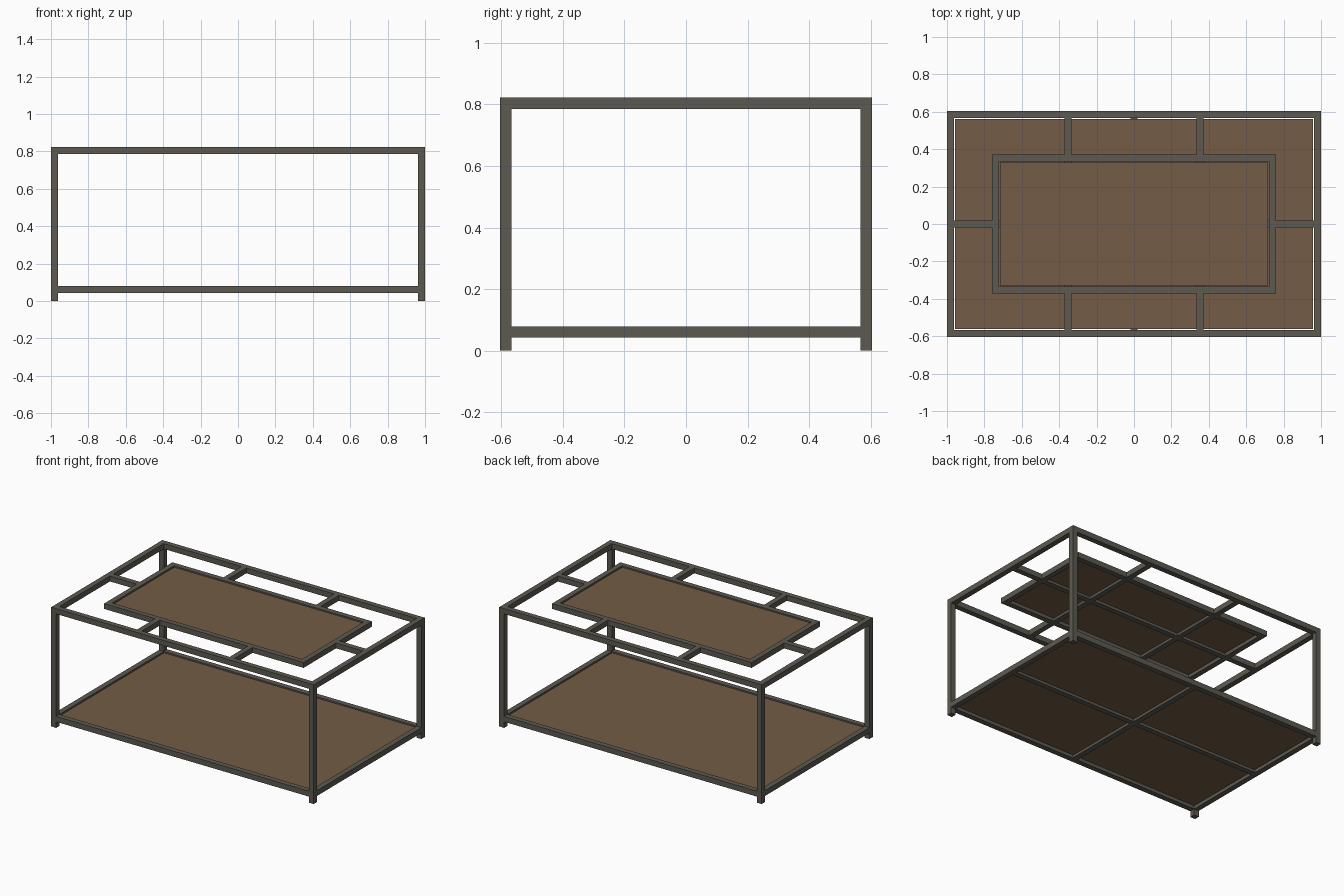
import bpy

if "Cube" in bpy.data.objects:
    bpy.data.objects.remove(bpy.data.objects["Cube"])


def material(name, rgb):
    m = bpy.data.materials.new(name)
    m.diffuse_color = (*rgb, 1)
    m.use_nodes = True
    m.node_tree.nodes["Principled BSDF"].inputs["Base Color"].default_value = m.diffuse_color
    return m


METAL = material("dark metal", (0.108, 0.102, 0.083))
WOOD = material("brown wood", (0.175, 0.108, 0.062))


def box(name, x0, x1, y0, y1, z0, z1, mat=METAL):
    bpy.ops.mesh.primitive_cube_add(
        size=1, location=((x0 + x1) / 2, (y0 + y1) / 2, (z0 + z1) / 2))
    o = bpy.context.object
    o.name = name
    o.scale = (x1 - x0, y1 - y0, z1 - z0)
    bpy.ops.object.transform_apply(location=False, rotation=False, scale=True)
    o.data.materials.append(mat)
    return o


T = 0.037            # square tube thickness
X, Y, H = 1.0, 0.605, 0.822
IX, IY = 0.76, 0.372  # inner top frame half sizes
ZT = H - T           # underside of the top frame
ZL = 0.042           # underside of the lower frame
BAR = 0.018          # height of the bars under the panels
GAP = 0.006          # gap between panel and frame


def frame(name, x, y, z, corners):
    # rails along x run full length unless posts fill the corners
    e = T if corners else 0
    for s, side in ((-1, "front"), (1, "back")):
        c = s * (y - T / 2)
        box(f"{name}_{side}_rail", -x + e, x - e, c - T / 2, c + T / 2, z, z + T)
    for s, side in ((-1, "left"), (1, "right")):
        c = s * (x - T / 2)
        box(f"{name}_{side}_rail", c - T / 2, c + T / 2, -y + T, y - T, z, z + T)


def panel(name, x, y, z):
    box(name, -x + T + GAP, x - T - GAP, -y + T + GAP, y - T - GAP,
        z + BAR, z + T - 0.006, WOOD)


# corner posts
for sx, nx in ((-1, "left"), (1, "right")):
    for sy, ny in ((-1, "front"), (1, "back")):
        cx, cy = sx * (X - T / 2), sy * (Y - T / 2)
        box(f"{ny}_{nx}_leg", cx - T / 2, cx + T / 2, cy - T / 2, cy + T / 2, 0, ZT)

# frames and panels
frame("top_outer", X, Y, ZT, False)
frame("top_inner", IX, IY, ZT, False)
frame("lower", X, Y, ZL, True)
panel("top_panel", IX, IY, ZT)
panel("lower_shelf", X, Y, ZL)

# short connectors between the two top frames
for s in (-1, 1):
    a, b = sorted((s * IX, s * (X - T)))
    box("side_connector", a, b, -T / 2, T / 2, ZT, H)
    for cx in (-0.353, 0.353):
        a, b = sorted((s * IY, s * (Y - T)))
        box("long_side_connector", cx - T / 2, cx + T / 2, a, b, ZT, H)

# support bars under the top panel
box("top_long_bar", -IX + T, IX - T, -T / 2, T / 2, ZT, ZT + BAR)
for cx in (-0.353, 0.353):
    for s in (-1, 1):
        a, b = sorted((s * T / 2, s * (IY - T)))
        box("top_cross_bar", cx - T / 2, cx + T / 2, a, b, ZT, ZT + BAR)

# support bars under the lower shelf
box("shelf_long_bar", -X + T, X - T, -T / 2, T / 2, ZL, ZL + BAR)
for s in (-1, 1):
    a, b = sorted((s * T / 2, s * (Y - T)))
    box("shelf_cross_bar", -T / 2, T / 2, a, b, ZL, ZL + BAR)
